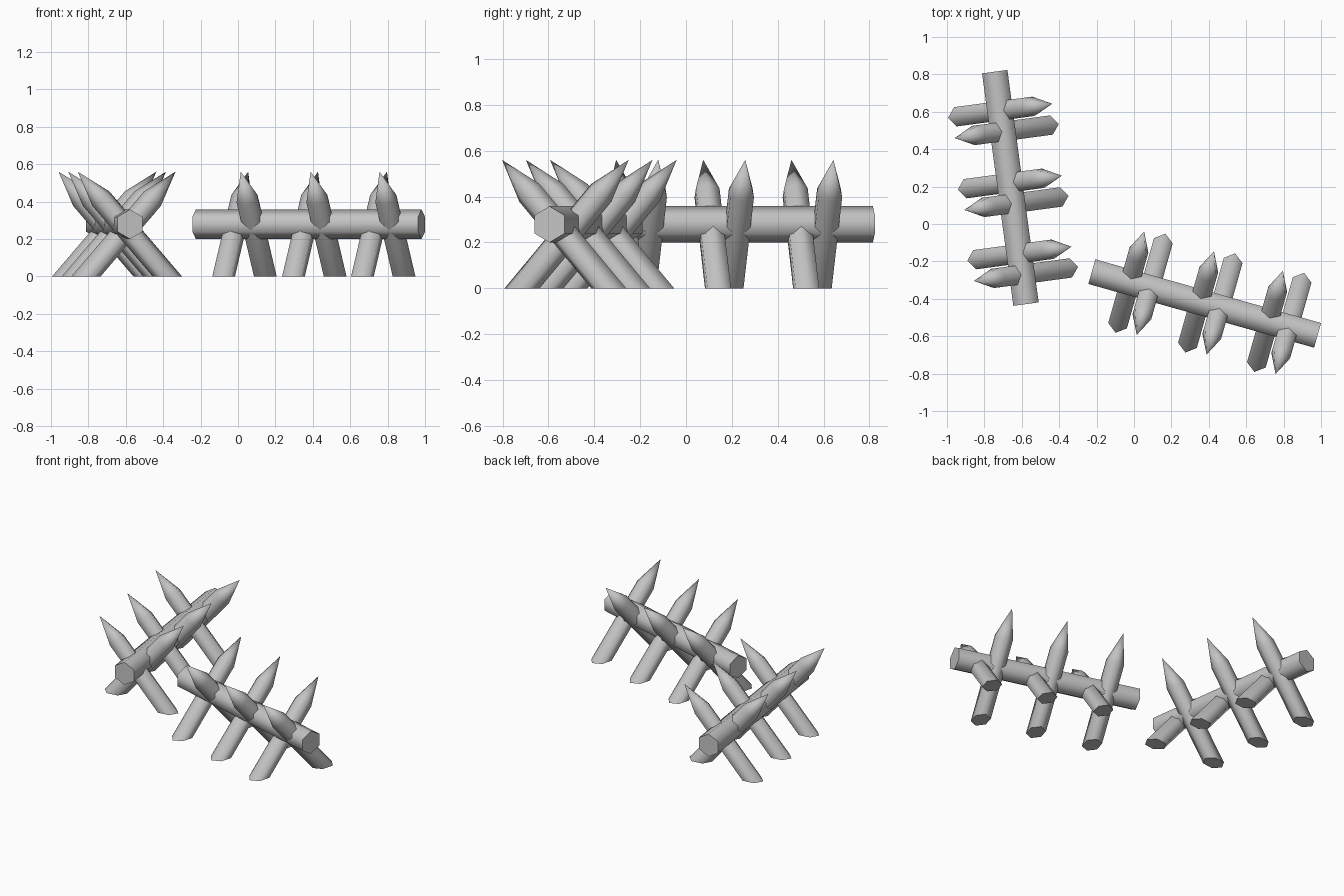
import bpy
import bmesh
from math import cos, sin, pi, radians
from mathutils import Vector

if "Cube" in bpy.data.objects:
    bpy.data.objects.remove(bpy.data.objects["Cube"])

grey = bpy.data.materials.new("plain grey wood")
grey.use_nodes = True
grey.diffuse_color = (0.55, 0.55, 0.55, 1)
grey.node_tree.nodes["Principled BSDF"].inputs["Base Color"].default_value = grey.diffuse_color

SIDES = 6
BEAM_HALF, BEAM_RADIUS, BEAM_HEIGHT = 0.627, 0.079, 0.279
STAKE_RADIUS, POINT_LENGTH = 0.06, 0.19
FOOT_REACH, TIP_REACH, TIP_HEIGHT = 0.212, 0.271, 0.56
STAKE_SHIFT = 0.011


def log_mesh(start, end, side, radius, point=0.0):
    """Six-sided log from start to end; a point sharpens its end."""
    start, end, side = Vector(start), Vector(end), Vector(side)
    axis = (end - start).normalized()
    up = axis.cross(side)
    bm = bmesh.new()

    def ring(centre):
        angles = [pi / 2 + 2 * pi * i / SIDES for i in range(SIDES)]
        return [bm.verts.new(centre + radius * (side * cos(a) + up * sin(a))) for a in angles]

    low, high = ring(start), ring(end - axis * point)
    bm.faces.new(low[::-1])
    tip = bm.verts.new(end) if point else None
    if not point:
        bm.faces.new(high)
    for i in range(SIDES):
        j = (i + 1) % SIDES
        bm.faces.new((low[i], low[j], high[j], high[i]))
        if point:
            bm.faces.new((high[i], high[j], tip))
    return bm


def finish(bm, name, place, turn):
    """Smooth the sides, keep the sawn ends crisp, and place the part."""
    bmesh.ops.recalc_face_normals(bm, faces=bm.faces[:])
    for face in bm.faces:
        face.smooth = len(face.verts) < SIDES
    for edge in bm.edges:
        edge.smooth = all(f.smooth for f in edge.link_faces)
    mesh = bpy.data.meshes.new(name)
    bm.to_mesh(mesh)
    bm.free()
    mesh.materials.append(grey)
    obj = bpy.data.objects.new(name, mesh)
    obj.location = place
    obj.rotation_euler.z = turn
    bpy.context.collection.objects.link(obj)


def stake_mesh(x, lean):
    """Sharpened stake leaning across the beam, sawn level with the ground."""
    foot = Vector((x, STAKE_SHIFT - lean * FOOT_REACH, 0))
    tip = Vector((x, STAKE_SHIFT + lean * TIP_REACH, TIP_HEIGHT))
    below = foot - (tip - foot) * 0.3
    bm = log_mesh(below, tip, (1, 0, 0), STAKE_RADIUS, POINT_LENGTH)
    cut = bmesh.ops.bisect_plane(bm, geom=bm.verts[:] + bm.edges[:] + bm.faces[:],
                                 plane_co=(0, 0, 0), plane_no=(0, 0, 1), clear_inner=True)
    rim = [e for e in cut["geom_cut"] if isinstance(e, bmesh.types.BMEdge)]
    bmesh.ops.contextual_create(bm, geom=rim)
    return bm


def barricade(label, place, turn):
    # Horizontal beam
    beam = log_mesh((-BEAM_HALF, 0, BEAM_HEIGHT), (BEAM_HALF, 0, BEAM_HEIGHT),
                    (0, 1, 0), BEAM_RADIUS)
    finish(beam, label + "_beam", place, turn)
    # Three crossed pairs of stakes
    for number, x in enumerate((-0.36, 0.028, 0.411), 1):
        for lean, way in ((1, "back"), (-1, "front")):
            finish(stake_mesh(x - lean * 0.056, lean),
                   f"{label}_stake_{way}_{number}", place, turn)


barricade("right_barricade", (-0.661, 0.193, 0), radians(-82.34))
barricade("left_barricade", (0.378, -0.425, 0), radians(-15.76))
